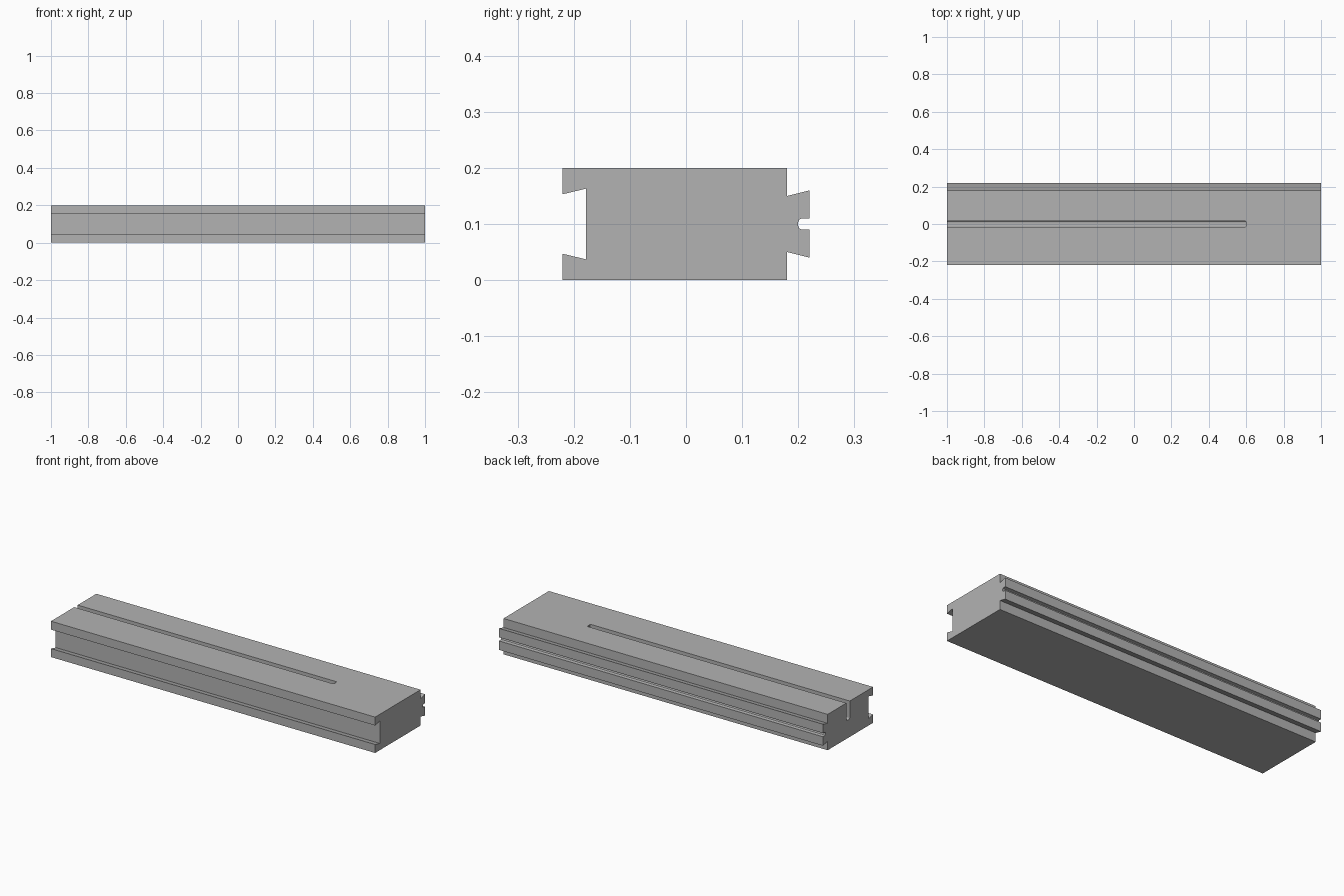
import bpy
import bmesh

default = bpy.data.objects.get("Cube")
if default:
    bpy.data.objects.remove(default, do_unlink=True)

LENGTH, HEIGHT = 2.0, 0.2

# Plain grey material
grey = bpy.data.materials.new("plain_grey")
grey.use_nodes = True
colour = (0.45, 0.45, 0.45, 1)
grey.diffuse_color = colour
grey.node_tree.nodes["Principled BSDF"].inputs["Base Color"].default_value = colour


def add_object(name, bm):
    bmesh.ops.recalc_face_normals(bm, faces=bm.faces)
    mesh = bpy.data.meshes.new(name)
    bm.to_mesh(mesh)
    bm.free()
    mesh.materials.append(grey)
    obj = bpy.data.objects.new(name, mesh)
    bpy.context.scene.collection.objects.link(obj)
    return obj


# Lower half of the end profile (y, z): dovetail socket in front, grooved tongue behind
lower = [(-0.178, 0.037), (-0.22, 0.047), (-0.22, 0), (0.18, 0), (0.18, 0.05),
         (0.22, 0.04), (0.22, 0.09), (0.207, 0.09), (0.202, 0.092), (0.2, 0.097)]
profile = lower + [(y, HEIGHT - z) for y, z in reversed(lower)]

# Extrude the profile along the plank
bm = bmesh.new()
end = bm.faces.new([bm.verts.new((-LENGTH / 2, y, z)) for y, z in profile])
extruded = bmesh.ops.extrude_face_region(bm, geom=[end], use_keep_orig=True)
moved = [v for v in extruded["geom"] if isinstance(v, bmesh.types.BMVert)]
bmesh.ops.translate(bm, verts=moved, vec=(LENGTH, 0, 0))
plank = add_object("plank", bm)

# Slot cutter, open at the right end and the top, with softened corners
bm = bmesh.new()
bmesh.ops.create_cube(bm, size=1)
bmesh.ops.scale(bm, verts=bm.verts, vec=(1.7, 0.03, 0.2))
bmesh.ops.translate(bm, verts=bm.verts, vec=(-0.25, 0, 0.2))
bmesh.ops.bevel(bm, geom=bm.edges[:], offset=0.006, segments=3,
                profile=0.5, affect='EDGES')
cutter = add_object("slot_cutter", bm)
cutter.hide_render = True

# Cut the slot and keep the result
cut = plank.modifiers.new("slot", 'BOOLEAN')
cut.operation = 'DIFFERENCE'
cut.solver = 'EXACT'
cut.object = cutter
bpy.context.view_layer.objects.active = plank
plank.select_set(True)
bpy.ops.object.modifier_apply(modifier=cut.name)
bpy.data.objects.remove(cutter, do_unlink=True)
